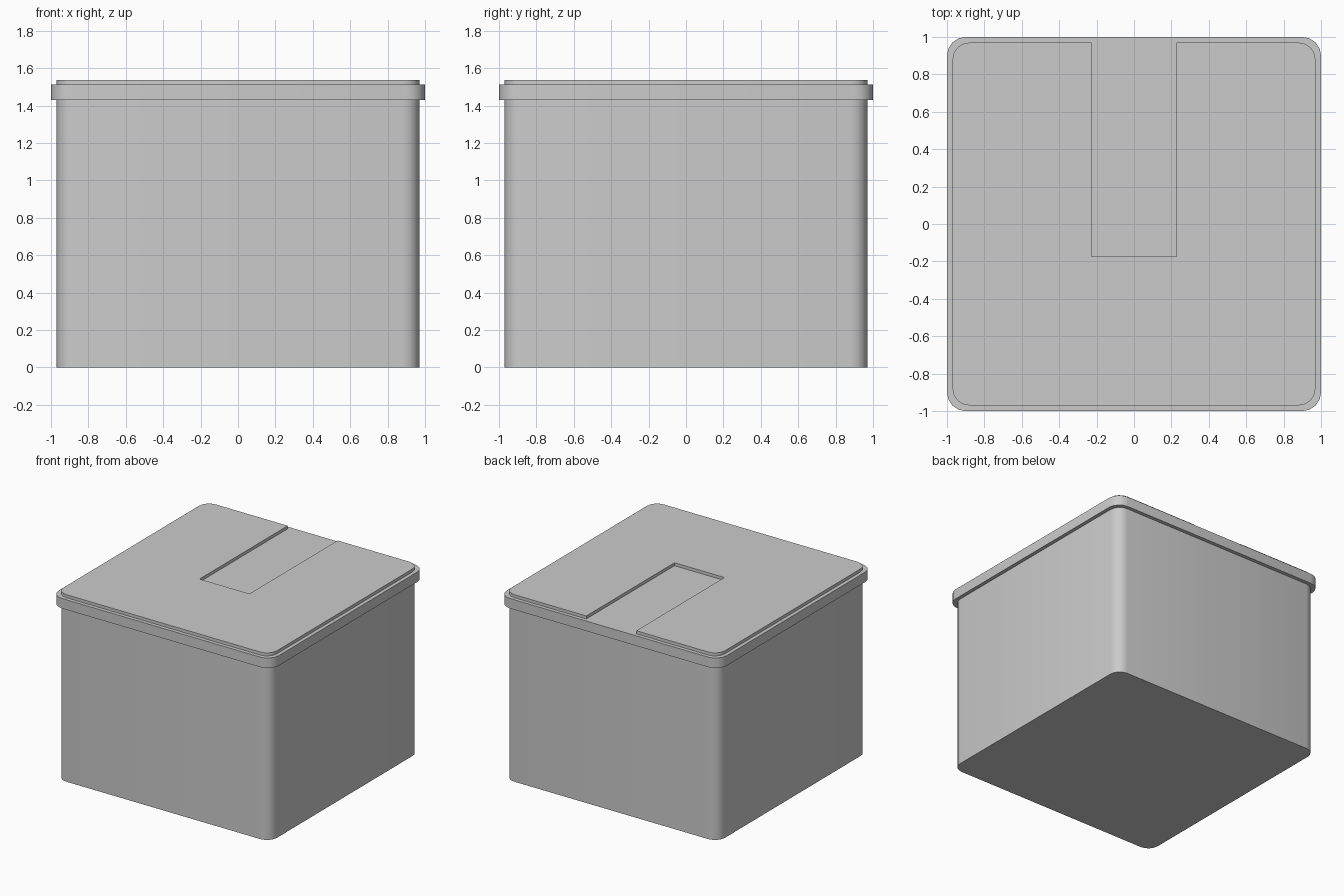
import bpy, bmesh, math

if "Cube" in bpy.data.objects:
    bpy.data.objects.remove(bpy.data.objects["Cube"])


def rounded_square(half, radius, segments=4):
    """Counter-clockwise outline, starting at the back right corner."""
    pts = []
    c = half - radius
    for i, (sx, sy) in enumerate([(1, 1), (-1, 1), (-1, -1), (1, -1)]):
        for s in range(segments + 1):
            a = math.pi / 2 * (i + s / segments)
            pts.append((sx * c + radius * math.cos(a), sy * c + radius * math.sin(a)))
    return pts


def extrude_outline(name, pts, z0, z1):
    mesh = bpy.data.meshes.new(name)
    obj = bpy.data.objects.new(name, mesh)
    bpy.context.collection.objects.link(obj)
    bm = bmesh.new()
    face = bm.faces.new([bm.verts.new((x, y, z0)) for x, y in pts])
    top = bmesh.ops.extrude_face_region(bm, geom=[face], use_keep_orig=True)["geom"]
    for v in top:
        if isinstance(v, bmesh.types.BMVert):
            v.co.z = z1
    bmesh.ops.recalc_face_normals(bm, faces=bm.faces[:])
    bm.to_mesh(mesh)
    bm.free()
    bpy.ops.object.select_all(action='DESELECT')
    obj.select_set(True)
    bpy.context.view_layer.objects.active = obj
    bpy.ops.object.shade_smooth_by_angle(angle=math.radians(30))
    return obj


SEG = 4
HALF = 0.97

# Box body
extrude_outline("box_body", rounded_square(HALF, 0.09, SEG), 0.0, 1.43)

# Overhanging lid rim
extrude_outline("lid_rim", rounded_square(1.0, 0.1, SEG), 1.43, 1.512)

# Raised lid panel with a slot open to the back
outline = rounded_square(HALF, 0.09, SEG)
w, y_end = 0.227, -0.175
slot = [(w, HALF), (w, y_end), (-w, y_end), (-w, HALF)]
panel_pts = outline[:SEG + 1] + slot + outline[SEG + 1:]
extrude_outline("lid_panel", panel_pts, 1.512, 1.537)
